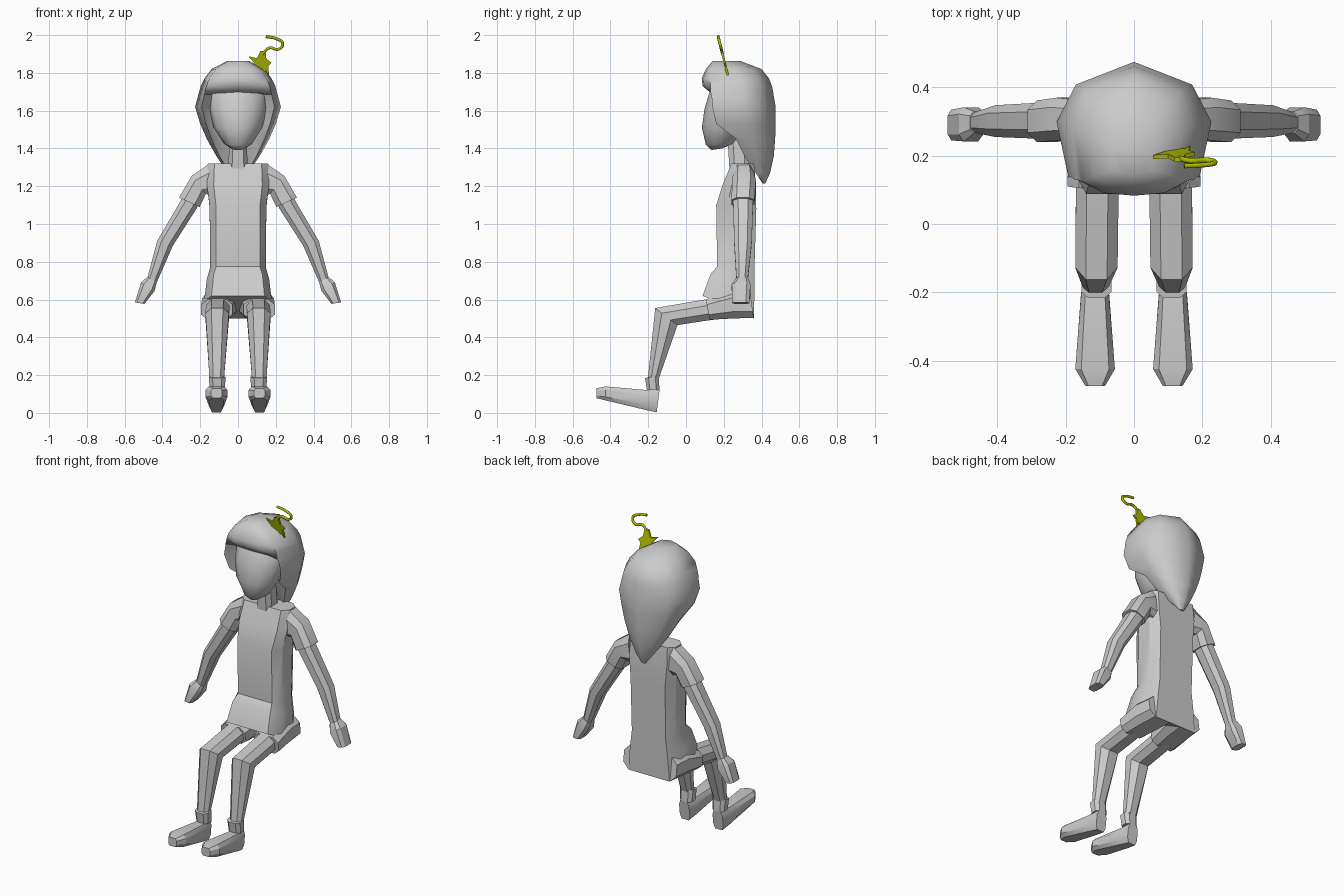
import bpy, bmesh, math
from mathutils import Vector


def material(name, rgb):
    m = bpy.data.materials.new(name)
    m.diffuse_color = (*rgb, 1)
    return m


GREY = material("plain grey", (0.6, 0.6, 0.6))
LEAF = material("olive green", (0.42, 0.50, 0.0))


def finish(name, bm, mat, angle=30, mirror=False):
    bmesh.ops.recalc_face_normals(bm, faces=bm.faces)
    me = bpy.data.meshes.new(name)
    bm.to_mesh(me)
    bm.free()
    ob = bpy.data.objects.new(name, me)
    bpy.context.collection.objects.link(ob)
    me.materials.append(mat)
    if mirror:
        ob.modifiers.new("mirror", 'MIRROR')
    bpy.context.view_layer.objects.active = ob
    ob.select_set(True)
    bpy.ops.object.shade_smooth_by_angle(angle=math.radians(angle))
    ob.select_set(False)
    return ob


def skin(rings):
    """Join rings of points into a closed body."""
    bm = bmesh.new()
    vs = [[bm.verts.new(p) for p in r] for r in rings]
    n = len(vs[0])
    for a, b in zip(vs, vs[1:]):
        for i in range(n):
            j = (i + 1) % n
            bm.faces.new((a[i], a[j], b[j], b[i]))
    bm.faces.new(vs[0])
    bm.faces.new(vs[-1])
    return bm


def octagon(kw, kt):
    return [(kw, 1), (1, kt), (1, -kt), (kw, -1), (-kw, -1), (-1, -kt), (-1, kt), (-kw, 1)]


CIRCLE = [(math.sin(i * math.pi / 6), math.cos(i * math.pi / 6)) for i in range(12)]


def loft(name, rows, shape, side=True, angle=30, mirror=False):
    """Each row: near point, far point (in the side or front plane), low and high width."""
    rings = []
    for a1, a2, b1, b2, lo, hi in rows:
        ring = []
        for w, t in shape:
            d = (lo + hi) / 2 + w * (hi - lo) / 2
            p = (a1 + b1) / 2 + t * (a1 - b1) / 2
            z = (a2 + b2) / 2 + t * (a2 - b2) / 2
            ring.append((d, p, z) if side else (p, d, z))
        rings.append(ring)
    return finish(name, skin(rings), GREY, angle, mirror)


# Shirt with a flared hem, lower at the back
loft("shirt", [
    (.088, .62, .36, .50, -.18, .18),
    (.13, .735, .362, .64, -.165, .165),
    (.165, .775, .362, .75, -.148, .148),
    (.16, 1.10, .372, 1.08, -.15, .15),
    (.195, 1.21, .37, 1.21, -.165, .165),
    (.24, 1.32, .36, 1.32, -.16, .16)], octagon(.78, .45))

# Neck and head
loft("neck", [(.23, 1.29, .34, 1.29, -.052, .052),
              (.22, 1.46, .33, 1.46, -.045, .045)], octagon(.6, .5))
loft("head", [
    (.135, 1.392, .19, 1.40, -.03, .03),
    (.105, 1.42, .27, 1.43, -.075, .075),
    (.084, 1.51, .31, 1.51, -.128, .128),
    (.098, 1.61, .35, 1.61, -.153, .153),
    (.125, 1.70, .36, 1.70, -.152, .152),
    (.18, 1.77, .34, 1.77, -.10, .10)], CIRCLE, angle=60)

# Hair: half width, front centre, front side, widest point and back of each slice
hair = []
for z, w, yf, ys, ym, yb in [
        (1.862, .06, .14, .16, .22, .29), (1.82, .14, .105, .14, .27, .40),
        (1.77, .178, .083, .125, .29, .44), (1.73, .197, .088, .13, .30, .455),
        (1.695, .207, .13, .13, .30, .462), (1.685, .21, .24, .135, .30, .463),
        (1.62, .227, .25, .14, .30, .475), (1.53, .20, .26, .16, .31, .475),
        (1.45, .165, .29, .265, .34, .472), (1.36, .115, .32, .31, .37, .465),
        (1.27, .055, .37, .37, .40, .445), (1.215, .015, .405, .407, .412, .42)]:
    half = [(w * .5, yf + .008), (w * .85, ys), (w, ym), (w * .75, yb - (yb - ym) * .38)]
    hair.append([(0, yf, z)] + [(x, y, z) for x, y in half] + [(0, yb, z)]
                + [(-x, y, z) for x, y in reversed(half)])
finish("hair", skin(hair), GREY, 55)

# Sleeves, arms and hands
loft("sleeve", [
    (.15, 1.32, .12, 1.14, .25, .36),
    (.245, 1.255, .17, 1.16, .245, .37),
    (.312, 1.14, .203, 1.09, .24, .362)], octagon(.55, .5), side=False, mirror=True)
loft("arm", [
    (.28, 1.18, .20, 1.14, .25, .355),
    (.305, 1.12, .217, 1.085, .25, .355),
    (.428, .91, .345, .885, .255, .348),
    (.48, .715, .43, .69, .267, .327)], octagon(.5, .5), side=False, mirror=True)
loft("hand", [
    (.48, .72, .43, .69, .265, .33),
    (.513, .69, .442, .645, .242, .342),
    (.546, .585, .495, .577, .245, .335)], octagon(.6, .6), side=False, mirror=True)

# Shorts, legs, sock cuffs and shoes
loft("shorts", [
    (.34, .64, .358, .503, .002, .18),
    (.24, .645, .25, .50, .01, .19),
    (.105, .60, .125, .493, .03, .195)], octagon(.6, .5), mirror=True)
loft("leg", [
    (.20, .615, .20, .50, .04, .17),
    (.10, .60, .12, .49, .045, .17),
    (-.163, .555, -.045, .465, .048, .172),
    (-.203, .17, -.148, .17, .075, .15)], octagon(.5, .4), mirror=True)
loft("sock_cuff", [
    (-.217, .185, -.145, .195, .066, .154),
    (-.207, .12, -.14, .12, .07, .15)], octagon(.55, .5), mirror=True)
loft("shoe", [
    (-.14, .12, -.155, .003, .08, .148),
    (-.22, .122, -.21, .015, .072, .156),
    (-.425, .14, -.425, .066, .056, .172),
    (-.475, .13, -.475, .078, .085, .142)], octagon(.7, .5), mirror=True)


# Leaf sprig on the head, leaning slightly forward
def lean(x, z):
    return Vector((x, .222 - (z - 1.785) * .25, z))


outline = [(.055, 1.888), (.10, 1.878), (.118, 1.915), (.145, 1.918), (.15, 1.875), (.178, 1.853),
           (.16, 1.835), (.165, 1.785), (.148, 1.812), (.13, 1.80), (.115, 1.825),
           (.095, 1.812), (.07, 1.825), (.088, 1.85)]
bm = bmesh.new()
front = bm.faces.new([bm.verts.new(lean(x, z) - Vector((0, .006, 0))) for x, z in outline])
ext = bmesh.ops.extrude_face_region(bm, geom=[front], use_keep_orig=True)
for v in ext["geom"]:
    if isinstance(v, bmesh.types.BMVert):
        v.co.y += .012
finish("leaf", bm, LEAF)

cu = bpy.data.curves.new("leaf_stem", 'CURVE')
cu.dimensions = '3D'
cu.bevel_depth = .008
cu.bevel_resolution = 1
cu.resolution_u = 5
cu.use_fill_caps = True
path = [(.13, 1.90), (.165, 1.932), (.215, 1.925), (.237, 1.955), (.20, 1.982), (.147, 1.992)]
sp = cu.splines.new('BEZIER')
sp.bezier_points.add(len(path) - 1)
for bp, (x, z) in zip(sp.bezier_points, path):
    bp.co = lean(x, z)
    bp.handle_left_type = bp.handle_right_type = 'AUTO'
cu.materials.append(LEAF)
bpy.context.collection.objects.link(bpy.data.objects.new("leaf_stem", cu))
